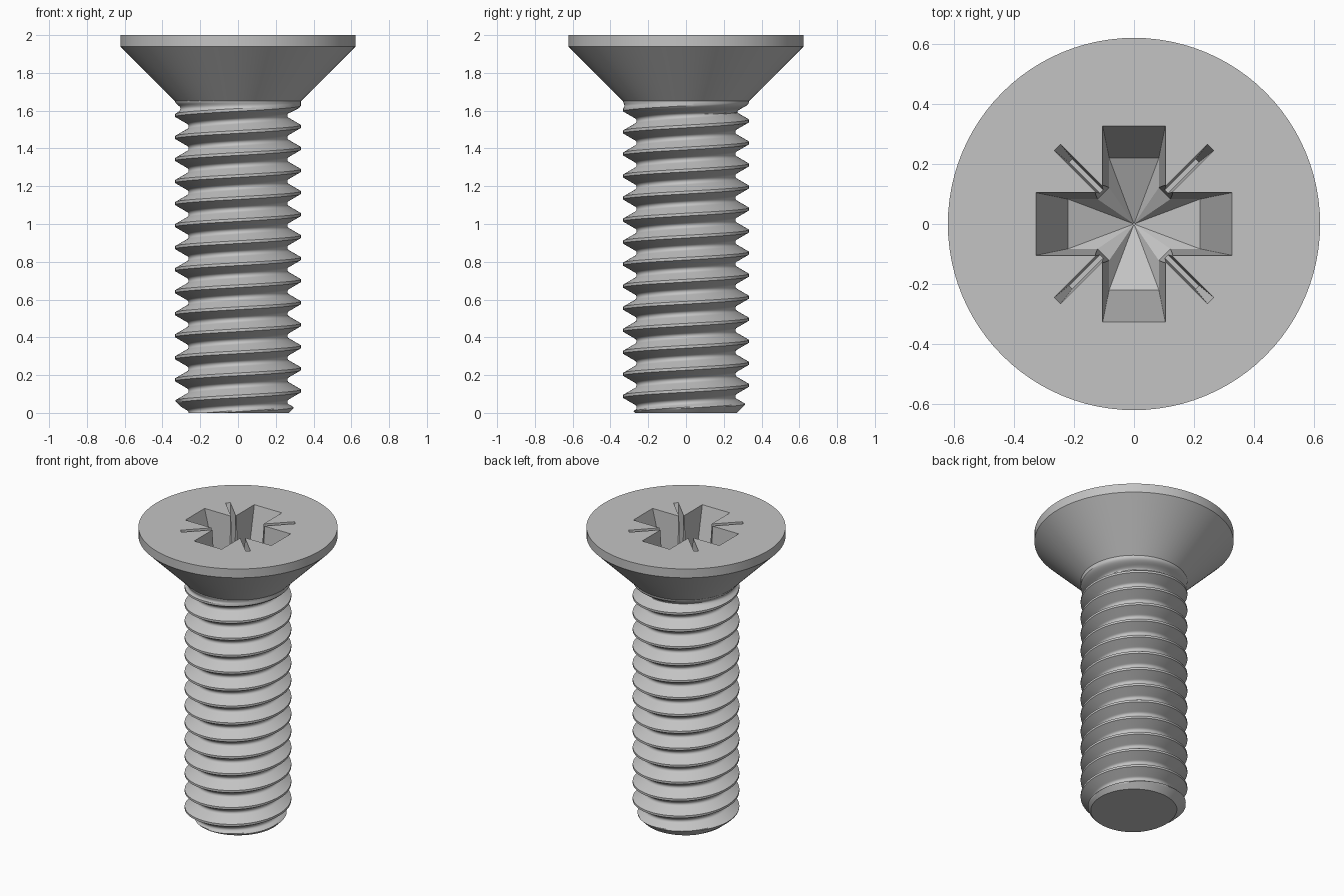
import bpy, bmesh, math
from mathutils import Matrix

cube = bpy.data.objects.get("Cube")
if cube:
    bpy.data.objects.remove(cube, do_unlink=True)

# Main dimensions
PITCH = 0.7 / 6
MAJOR, HEAD = 0.333, 0.622
ROOT = MAJOR - 1.2269 / 2 * PITCH
FILLET = 0.1443 * PITCH
NECK_Z, RIM_Z, TOP_Z = 1.65, 1.939, 2.0
TIP = 0.27
SEGMENTS = 96

steel = bpy.data.materials.new("grey_steel")
steel.use_nodes = True
steel.diffuse_color = (0.55, 0.55, 0.55, 1)
steel.node_tree.nodes["Principled BSDF"].inputs["Base Color"].default_value = (0.55, 0.55, 0.55, 1)


def make_object(name, bm):
    bmesh.ops.recalc_face_normals(bm, faces=bm.faces)
    mesh = bpy.data.meshes.new(name)
    bm.to_mesh(mesh)
    bm.free()
    mesh.materials.append(steel)
    obj = bpy.data.objects.new(name, mesh)
    bpy.context.collection.objects.link(obj)
    return obj


def thread_radius(z, angle):
    """Rounded-root thread with a chamfered tip and a run-out under the head."""
    turn = (z / PITCH - angle / math.tau) % 1
    from_crest = min(turn, 1 - turn) * PITCH
    from_root = PITCH / 2 - from_crest
    if from_crest <= PITCH / 16:
        r = MAJOR
    elif from_root < FILLET * math.cos(math.radians(30)):
        r = ROOT + FILLET - math.sqrt(FILLET ** 2 - from_root ** 2)
    else:
        r = MAJOR - (from_crest - PITCH / 16) * math.sqrt(3)
    fade = min(max((z - 1.58) / (NECK_Z - 1.58), 0), 1)
    r += (MAJOR - r) * fade * fade * (3 - 2 * fade)
    return min(r, TIP + z)


# Threaded shank and countersunk head in one closed skin
half = [1 / 16, 0.11, 0.16, 0.21, 0.26, 0.31, 0.36, 0.385, 0.42, 0.46]
samples = half + [0.5] + [1 - t for t in reversed(half)]
bm = bmesh.new()
columns = []
for i in range(SEGMENTS + 1):
    angle = math.tau * i / SEGMENTS
    points = []
    for k in range(-2, 16):
        for t in samples:
            z = min(max(PITCH * (k + t + angle / math.tau), 0), NECK_Z)
            points.append((thread_radius(z, angle), z))
    points += [(HEAD, RIM_Z), (HEAD, TOP_Z)]
    columns.append([bm.verts.new((r * math.cos(angle), r * math.sin(angle), z))
                    for r, z in points])
for a, b in zip(columns, columns[1:]):
    for j in range(len(a) - 1):
        bm.faces.new((a[j], b[j], b[j + 1], a[j + 1]))
bmesh.ops.remove_doubles(bm, verts=bm.verts, dist=0.00002)
bmesh.ops.holes_fill(bm, edges=[e for e in bm.edges if e.is_boundary], sides=0)
screw = make_object("screw_body", bm)


def loft(name, rings, apex=None, turn=0):
    """Closed solid through stacked outlines, ending flat or in a point."""
    bm = bmesh.new()
    loops = [[bm.verts.new((x, y, z)) for x, y in outline] for outline, z in rings]
    n = len(loops[0])
    for a, b in zip(loops, loops[1:]):
        for i in range(n):
            bm.faces.new((a[i], a[(i + 1) % n], b[(i + 1) % n], b[i]))
    bm.faces.new(loops[0])
    if apex is None:
        bm.faces.new(loops[-1])
    else:
        tip = bm.verts.new((0, 0, apex))
        for i in range(n):
            bm.faces.new((loops[-1][i], loops[-1][(i + 1) % n], tip))
    bmesh.ops.rotate(bm, verts=bm.verts, matrix=Matrix.Rotation(turn, 3, "Z"))
    obj = make_object(name, bm)
    obj.hide_render = True
    return obj


def cross(reach, width, corner):
    arm = [(reach, -width), (reach, width), (corner, width), (width, corner)]
    outline = []
    for _ in range(4):
        outline += arm
        arm = [(-y, x) for x, y in arm]
    return outline


def bar(reach, width):
    return [(reach, -width), (reach, width), (-reach, width), (-reach, -width)]


# Driver recess: tapered cross with a pointed floor, plus thin diagonal slots
wide, narrow = cross(0.328, 0.105, 0.13), cross(0.22, 0.083, 0.122)
cutters = [loft("cross_cutter", [(wide, 2.05), (wide, TOP_Z), (narrow, 1.63)], apex=1.53)]
for side in (1, -1):
    outer, inner = bar(0.362, 0.015), bar(0.30, 0.008)
    cutters.append(loft("slot_cutter", [(outer, 2.05), (outer, TOP_Z), (inner, 1.78)],
                        turn=side * math.pi / 4))

bpy.ops.object.select_all(action="DESELECT")
bpy.context.view_layer.objects.active = screw
screw.select_set(True)
for cutter in cutters:
    cut = screw.modifiers.new("recess", "BOOLEAN")
    cut.operation = "DIFFERENCE"
    cut.solver = "EXACT"
    cut.object = cutter
    bpy.ops.object.modifier_apply(modifier=cut.name)
    bpy.data.objects.remove(cutter, do_unlink=True)
bpy.ops.object.shade_smooth_by_angle(angle=math.radians(30))
